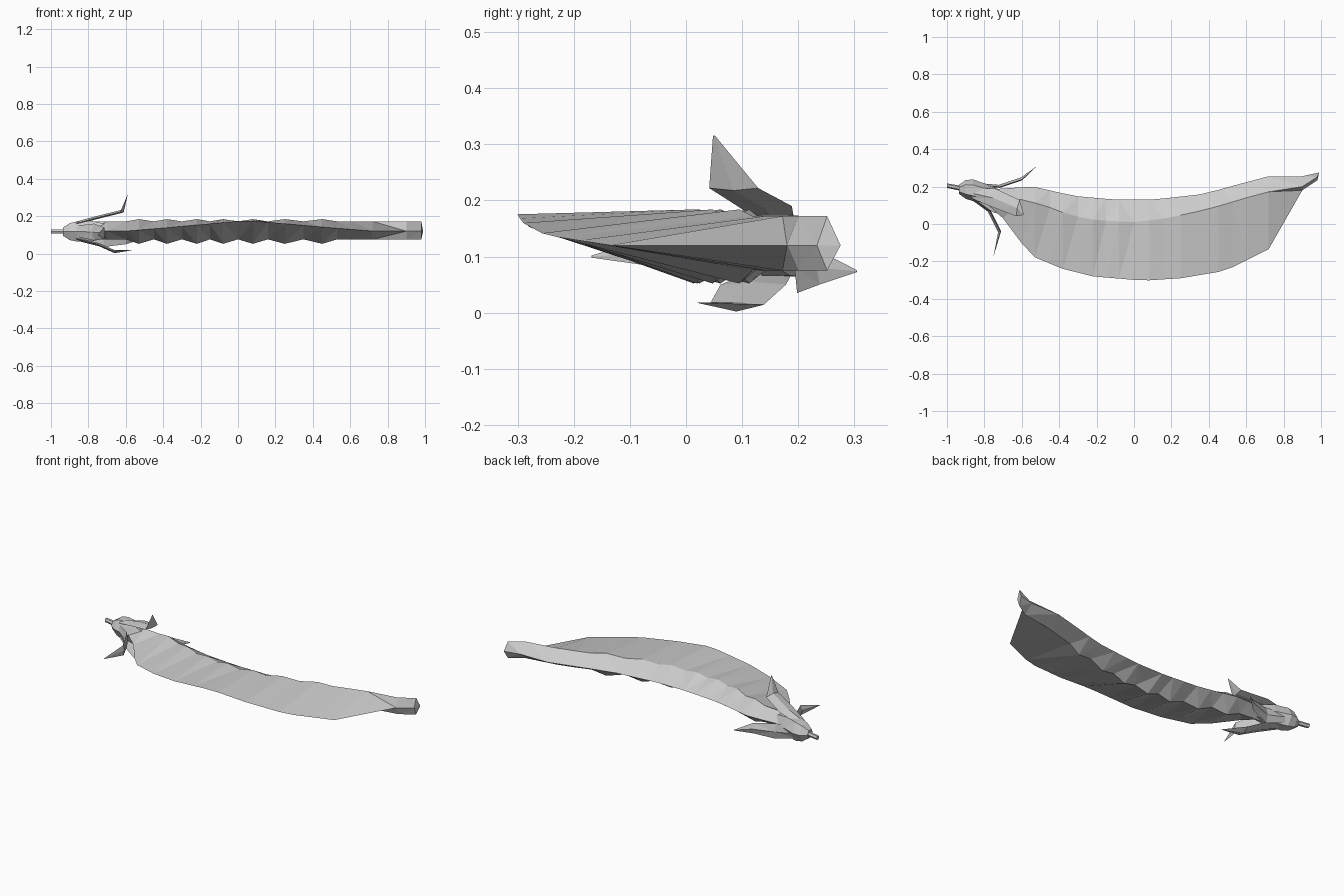
import bpy, bmesh
from mathutils import Vector

cube = bpy.data.objects.get("Cube")
if cube:
    bpy.data.objects.remove(cube, do_unlink=True)

grey = bpy.data.materials.new("light grey")
grey.use_nodes = True
COLOUR = (0.6, 0.6, 0.6, 1)
grey.diffuse_color = COLOUR
grey.node_tree.nodes["Principled BSDF"].inputs["Base Color"].default_value = COLOUR


def loft(name, rings):
    """Skin a list of equal rings into a closed, flat shaded solid."""
    bm = bmesh.new()
    rows = [[bm.verts.new(p) for p in ring] for ring in rings]
    n = len(rows[0])
    for a, b in zip(rows, rows[1:]):
        for i in range(n):
            j = (i + 1) % n
            bm.faces.new((a[i], a[j], b[j], b[i]))
    bm.faces.new(rows[0])
    bm.faces.new(rows[-1])
    bmesh.ops.triangulate(bm, faces=[f for f in bm.faces if len(f.verts) == 4])
    bmesh.ops.recalc_face_normals(bm, faces=bm.faces)
    mesh = bpy.data.meshes.new(name)
    bm.to_mesh(mesh)
    bm.free()
    mesh.materials.append(grey)
    obj = bpy.data.objects.new(name, mesh)
    bpy.context.collection.objects.link(obj)
    return obj


def along(points, x):
    """Read a value off a polyline of (x, value) points."""
    for (x0, v0), (x1, v1) in zip(points, points[1:]):
        if x <= x1:
            return v0 + (v1 - v0) * max(0, x - x0) / (x1 - x0)
    return points[-1][1]


# Pod: four edges, with the top and bottom seams swelling over each seed
back = [(-.8, .18), (-.7, .19), (-.54, .2), (-.32, .15), (-.1, .13), (.1, .13),
        (.37, .16), (.55, .21), (.72, .255), (.86, .245), (.99, .278)]
front = [(-.8, .12), (-.7, .03), (-.55, -.17), (-.38, -.24), (-.22, -.28), (.05, -.303),
         (.25, -.29), (.49, -.25), (.72, -.135), (.9, .18), (.99, .24)]
front_z = [(-.6, .12), (-.38, .138), (.05, .178), (.49, .138), (.72, .12), (.99, .12)]
seam = [(-.8, .15), (-.6, .13), (-.48, .1), (-.35, .05), (-.2, .02), (0, .01),
        (.17, .03), (.4, .08), (.6, .14), (.75, .18), (.9, .2), (.99, .258)]
seeds = [-.53, -.38, -.22, -.08, .08, .25, .45, .61]
gaps = [-.8, -.7, -.6, -.45, -.3, -.15, 0, .16, .35, .53, .72, .9, .98]
rings = []
for x in sorted(seeds + gaps):
    swell = 1 if x in seeds else 0
    end = abs(x) > .6
    top = .172 if end else .172 + .012 * swell
    low = .075 if end else .076 - .024 * swell
    y = along(seam, x)
    rings.append([(x, along(front, x), along(front_z, x)), (x, y, top),
                  (x + (.01 if x > .95 else 0), along(back, x), .12), (x, y, low)])
loft("pod", rings)


# Calyx and stem: six sided rings along x
def hexagon(x, y, z, ry, rz):
    corners = ((1, 0), (.5, .9), (-.5, .9), (-1, 0), (-.5, -.9), (.5, -.9))
    return [(x, y + ry * c, z + rz * s) for c, s in corners]


loft("calyx", [hexagon(-.935, .185, .117, .025, .025), hexagon(-.9, .185, .117, .05, .05),
               hexagon(-.86, .18, .118, .058, .06), hexagon(-.78, .16, .12, .05, .06),
               hexagon(-.7, .14, .12, .035, .04)])
loft("stem", [hexagon(-1, .205, .118, .012, .012), hexagon(-.92, .19, .118, .014, .013)])


# Sepals: thin leaves with a raised midrib, given as (centre, half width) stations
def sepal(name, side, raised, stations):
    side, raised = Vector(side), Vector(raised)
    leaf = []
    for centre, half in stations:
        c = Vector(centre)
        rib = raised * min(.012, half * .5)
        leaf.append([c - side * half, c + rib, c + side * half, c - rib * .4])
    loft(name, leaf)


sepal("upper_sepal", (.2, .97, 0), (-.4, 0, .9),
      [((-.86, .165, .16), .03), ((-.75, .14, .19), .05),
       ((-.62, .085, .222), .045), ((-.59, .05, .315), .002)])
sepal("lower_sepal", (.2, .97, 0), (0, 0, -1),
      [((-.86, .165, .08), .03), ((-.74, .12, .05), .06),
       ((-.66, .09, .014), .05), ((-.57, .022, .018), .002)])
sepal("back_sepal", (0, 0, 1), (-.3, .95, 0),
      [((-.86, .21, .11), .03), ((-.72, .198, .08), .045),
       ((-.6, .238, .08), .03), ((-.525, .304, .074), .002)])
sepal("front_sepal", (0, 0, 1), (-.95, -.3, 0),
      [((-.86, .135, .12), .03), ((-.77, .07, .115), .045),
       ((-.715, -.04, .11), .03), ((-.75, -.168, .1), .002)])
